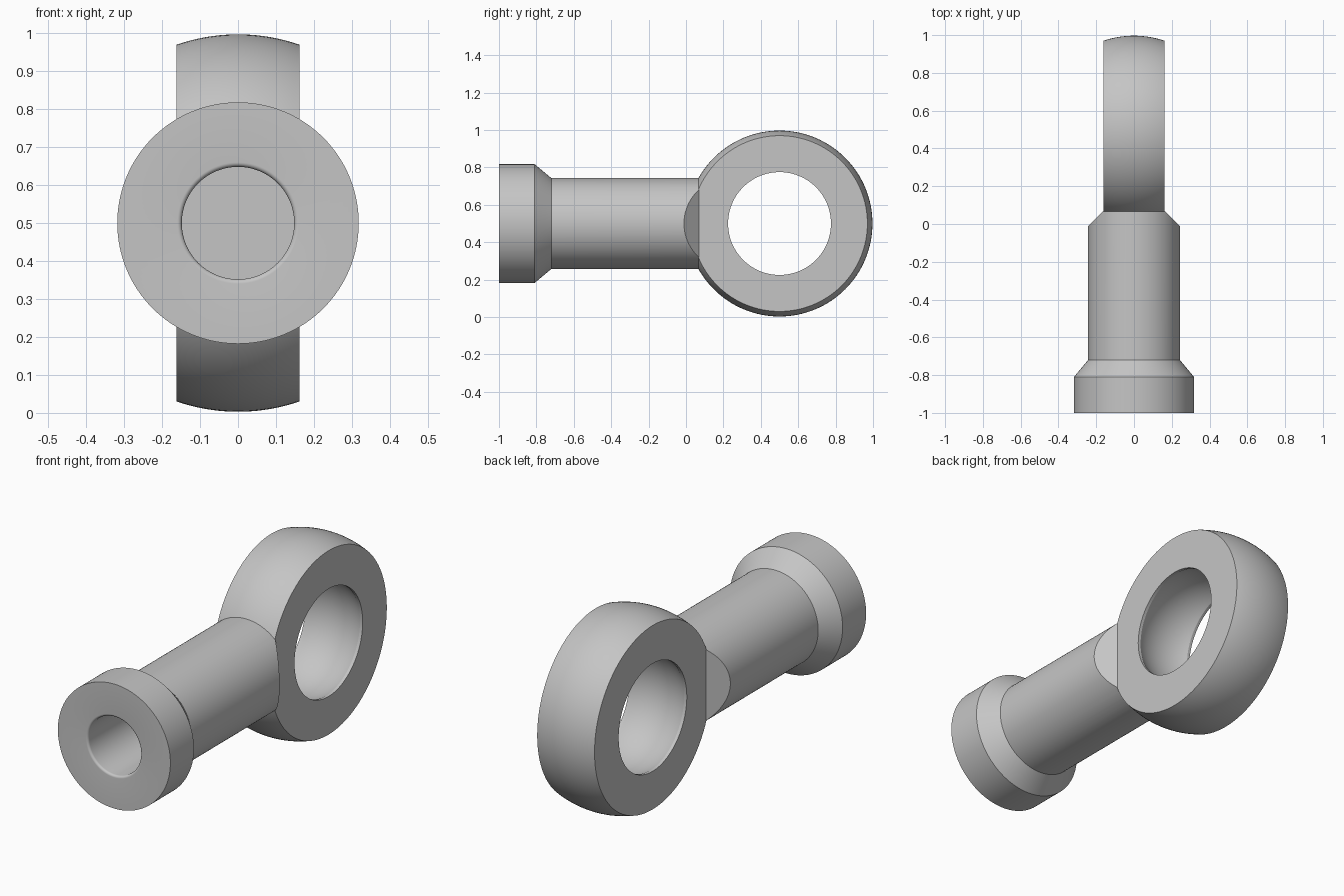
import bpy, bmesh
from math import sin, cos, pi, sqrt, asin
from mathutils import Vector

cube = bpy.data.objects.get("Cube")
if cube:
    bpy.data.objects.remove(cube, do_unlink=True)

SEGMENTS = 128
HALF_WIDTH = 0.162           # half thickness of the eye ring
RING_CENTRE = Vector((0, 0.5, 0.5))

steel = bpy.data.materials.new("plain_grey")
steel.use_nodes = True
steel.diffuse_color = (0.56, 0.56, 0.56, 1)
steel.node_tree.nodes["Principled BSDF"].inputs["Base Color"].default_value = (0.56, 0.56, 0.56, 1)


def lathe(profile, axis, centre, closed=False):
    """Spin points (radius, position along axis) into a bmesh."""
    axis = Vector(axis)
    bm = bmesh.new()
    verts = [bm.verts.new(centre + axis * a + Vector((0, 0, r))) for r, a in profile]
    pairs = list(zip(verts, verts[1:]))
    if closed:
        pairs.append((verts[-1], verts[0]))
    edges = [bm.edges.new(p) for p in pairs]
    bmesh.ops.spin(bm, geom=verts + edges, cent=centre, axis=axis,
                   angle=2 * pi, steps=SEGMENTS)
    bmesh.ops.remove_doubles(bm, verts=bm.verts, dist=1e-5)
    return bm


def make_object(name, bm):
    bmesh.ops.recalc_face_normals(bm, faces=bm.faces)
    mesh = bpy.data.meshes.new(name)
    bm.to_mesh(mesh)
    bm.free()
    mesh.materials.append(steel)
    obj = bpy.data.objects.new(name, mesh)
    bpy.context.collection.objects.link(obj)
    return obj


def sphere_arc(radius, start, end, steps):
    """Profile of a ball zone between two positions on the axis."""
    a, b = asin(start / radius), asin(end / radius)
    angles = [a + (b - a) * i / steps for i in range(steps + 1)]
    return [(radius * cos(t), radius * sin(t)) for t in angles]


# Eye ring: ball-shaped outside, ball seat inside with narrow rim lands
BORE, LAND = 0.275, 0.015
seat_edge = HALF_WIDTH - LAND
seat_radius = sqrt(BORE ** 2 + seat_edge ** 2)
ring_profile = (sphere_arc(0.497, -HALF_WIDTH, HALF_WIDTH, 20)
                + [(BORE, HALF_WIDTH)]
                + sphere_arc(seat_radius, seat_edge, -seat_edge, 20)
                + [(BORE, -HALF_WIDTH)])
ring = make_object("rod_end", lathe(ring_profile, (1, 0, 0), RING_CENTRE, closed=True))

# Shank with collar and a blind hole with a rounded mouth
HOLE, FILLET, FRONT = 0.148, 0.012, -1.0
mouth = [(HOLE + FILLET - FILLET * sin(t), FRONT + FILLET - FILLET * cos(t))
         for t in (pi / 2 * (1 - i / 6) for i in range(7))]
shank_profile = ([(0, -0.3), (HOLE, -0.3)] + mouth
                 + [(0.318, FRONT), (0.318, -0.81), (0.243, -0.72),
                    (0.243, 0.08), (0, 0.08)])
bm = lathe(shank_profile, (0, 1, 0), Vector((0, 0, 0.5)))

# Flat chamfers where the shank narrows to the ring; they only touch its end
for side in (1, -1):
    geom = [f for f in bm.faces if f.calc_center_median().y > -0.4
            and max(v.co.y for v in f.verts) > 0]
    geom += list({e for f in geom for e in f.edges}) + list({v for f in geom for v in f.verts})
    bmesh.ops.bisect_plane(bm, geom=geom, dist=1e-6,
                           plane_co=(side * HALF_WIDTH, 0.07, 0.5),
                           plane_no=(side, 1, 0), clear_outer=True)
    rim = [e for e in bm.edges if e.is_boundary]
    bmesh.ops.holes_fill(bm, edges=rim, sides=0)
shank = make_object("shank", bm)

# Join both parts into one solid
join = ring.modifiers.new("join_shank", 'BOOLEAN')
join.operation = 'UNION'
join.solver = 'EXACT'
join.object = shank
bpy.ops.object.select_all(action='DESELECT')
ring.select_set(True)
bpy.context.view_layer.objects.active = ring
bpy.ops.object.modifier_apply(modifier=join.name)
bpy.data.objects.remove(shank, do_unlink=True)
bpy.ops.object.shade_smooth_by_angle(angle=pi / 9)
